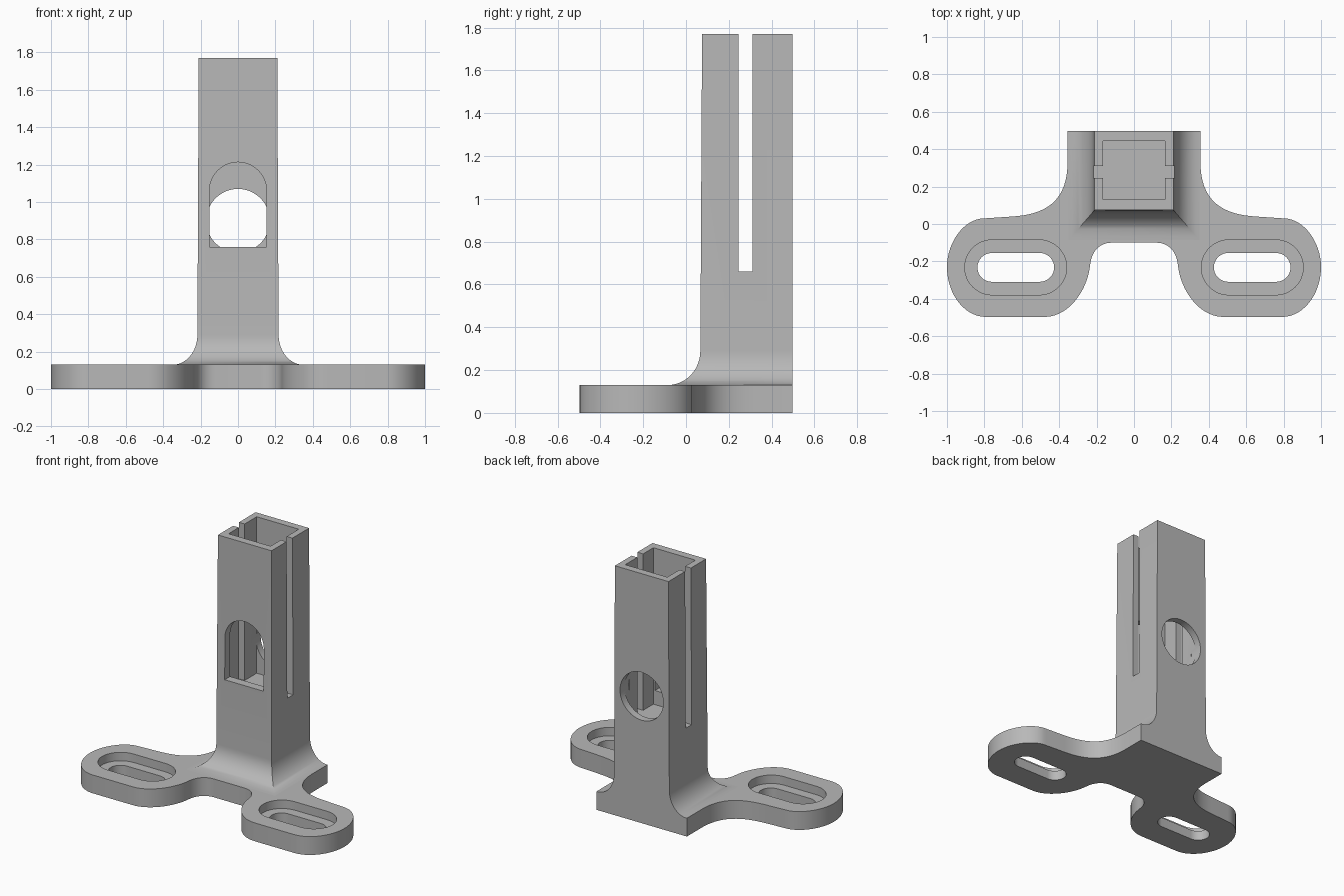
import bpy
import bmesh
from math import sin, cos, pi, radians
from mathutils import Vector
from mathutils.geometry import interpolate_bezier

cube = bpy.data.objects.get("Cube")
if cube:
    bpy.data.objects.remove(cube, do_unlink=True)

grey = bpy.data.materials.new("plain grey")
grey.use_nodes = True
grey.diffuse_color = (0.48, 0.48, 0.48, 1)
grey.node_tree.nodes["Principled BSDF"].inputs["Base Color"].default_value = grey.diffuse_color


def loft(name, rings):
    """Closed solid through matching rings of points."""
    bm = bmesh.new()
    loops = [[bm.verts.new(p) for p in ring] for ring in rings]
    n = len(loops[0])
    for low, high in zip(loops, loops[1:]):
        for i in range(n):
            j = (i + 1) % n
            bm.faces.new((low[i], low[j], high[j], high[i]))
    bm.faces.new(loops[0][::-1])
    bm.faces.new(loops[-1])
    bmesh.ops.recalc_face_normals(bm, faces=bm.faces)
    mesh = bpy.data.meshes.new(name)
    bm.to_mesh(mesh)
    bm.free()
    mesh.materials.append(grey)
    obj = bpy.data.objects.new(name, mesh)
    bpy.context.collection.objects.link(obj)
    return obj


def prism_z(name, points, low, high):
    return loft(name, [[(x, y, z) for x, y in points] for z in (low, high)])


def prism_y(name, points, front, back):
    return loft(name, [[(x, y, z) for x, z in points] for y in (front, back)])


def rect(x0, x1, y0, y1):
    return [(x0, y0), (x1, y0), (x1, y1), (x0, y1)]


def arc(cx, cy, r, start, end, steps=24):
    angles = [radians(start + (end - start) * i / steps) for i in range(steps + 1)]
    return [(cx + r * cos(a), cy + r * sin(a)) for a in angles]


def stadium(x0, x1, cy, r):
    return arc(x1 - r, cy, r, -90, 90) + arc(x0 + r, cy, r, 90, 270)


def activate(obj):
    bpy.ops.object.select_all(action='DESELECT')
    obj.select_set(True)
    bpy.context.view_layer.objects.active = obj


def cut(obj, cutter):
    cutter.hide_render = True
    mod = obj.modifiers.new("cut", 'BOOLEAN')
    mod.operation = 'DIFFERENCE'
    mod.solver = 'EXACT'
    mod.object = cutter
    activate(obj)
    bpy.ops.object.modifier_apply(modifier=mod.name)
    bpy.data.objects.remove(cutter, do_unlink=True)


def smooth(obj):
    activate(obj)
    bpy.ops.object.shade_smooth_by_angle(angle=radians(30))


BACK, PLATE_TOP, TOP = 0.497, 0.13, 1.77

# Base plate: right half of the outline as curves, then mirrored
curves = [
    ((0.355, 0.32), (0.36, 0.1), (0.5, 0.05), (0.65, 0.04)),
    ((0.8, 0.03), (0.91, 0.03), (1, -0.1), (1, -0.23)),
    ((1, -0.23), (1, -0.37), (0.91, -BACK), (0.79, -BACK)),
    ((0.48, -BACK), (0.34, -BACK), (0.245, -0.34), (0.235, -0.22)),
    ((0.235, -0.22), (0.225, -0.13), (0.17, -0.1), (0.12, -0.1)),
]
half = [(0.355, BACK)]
for curve in curves:
    a, b, c, d = (Vector(p) for p in curve)
    for p in interpolate_bezier(a, b, c, d, 16):
        if (Vector(half[-1]) - p.xy).length > 0.001:
            half.append((p.x, p.y))
outline = half + [(-x, y) for x, y in reversed(half)]
plate = prism_z("base_plate", outline, 0, PLATE_TOP)

# Countersunk mounting slots in both feet
for side in (1, -1):
    for x0, x1, r, low in ((0.36, 0.905, 0.147, 0.07), (0.427, 0.837, 0.077, -0.1)):
        ends = sorted((side * x0, side * x1))
        cut(plate, prism_z("slot_cutter", stadium(*ends, -0.232, r), low, 0.3))
smooth(plate)

# Square tower with a flared foot on the front and sides
R = 0.16
sections = [(R * 0.85, PLATE_TOP - 0.005)]
for i in range(13):
    a = i / 12 * pi / 2
    sections.append((0.007 + 0.132 * (1 - sin(a)), PLATE_TOP + R * (1 - cos(a))))
sections.append((0, TOP))
rings = []
for out, z in sections:
    x, front = 0.21 + out, 0.075 - out * 1.15
    rings.append([(px, py, z) for px, py in rect(-x, x, front, BACK)])
tower = loft("tower", rings)

# Hollow socket, side slits, arched front window and round back hole
cut(tower, prism_z("socket_cutter", rect(-0.165, 0.165, 0.13, 0.445), 0.66, 2))
cut(tower, prism_z("slit_cutter", rect(-0.4, 0.4, 0.245, 0.31), 0.66, 2))
window = [(-0.153, 0.76), (0.153, 0.76)] + arc(0, 1.06, 0.153, 0, 180)
cut(tower, prism_y("window_cutter", window, -0.2, 0.2))
cut(tower, prism_y("hole_cutter", arc(0, 0.9, 0.17, 0, 352.5, 47), 0.4, 0.7))
smooth(tower)
